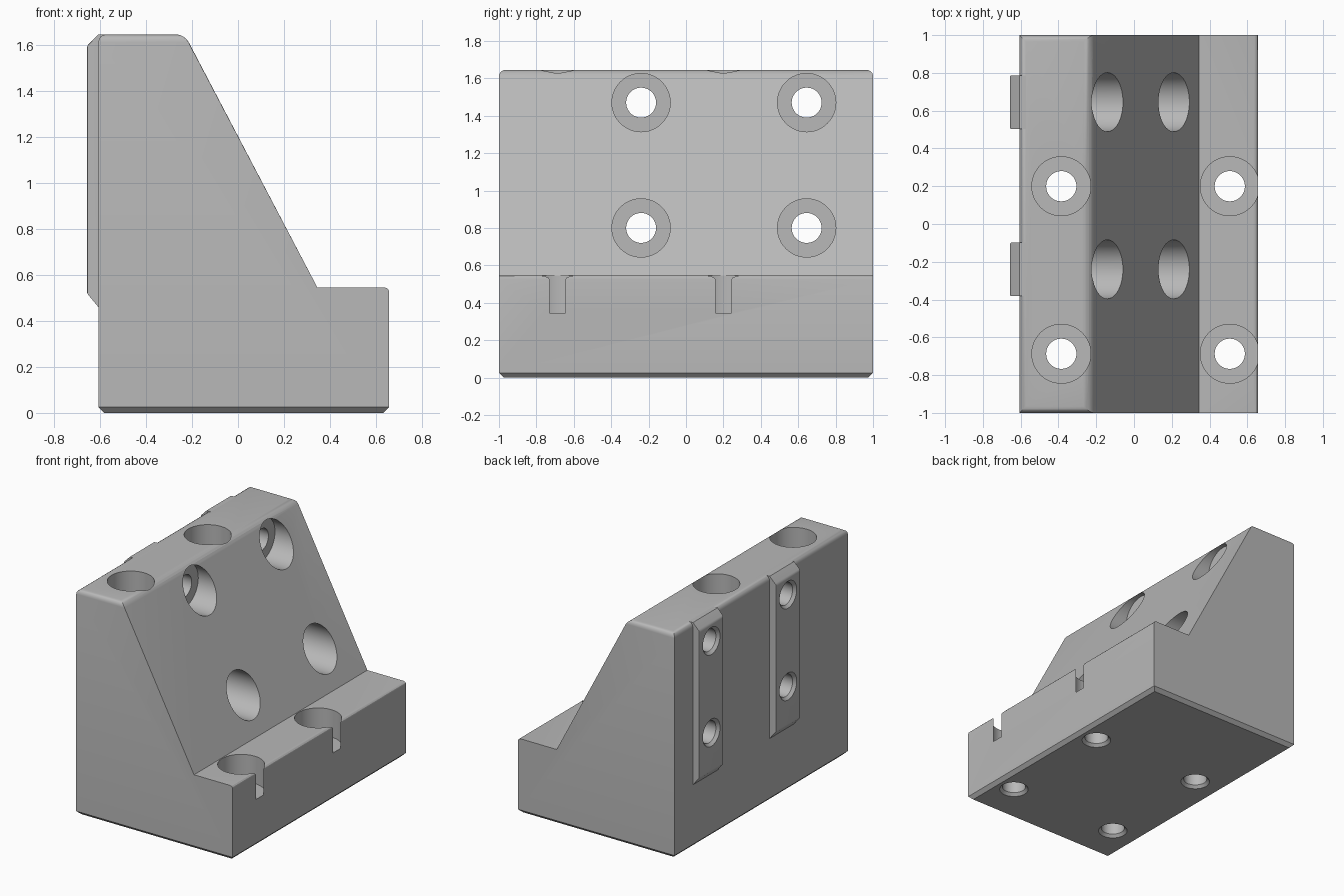
import bpy, bmesh, math
from mathutils import Vector, Matrix

cube = bpy.data.objects.get("Cube")
if cube:
    bpy.data.objects.remove(cube)

steel = bpy.data.materials.new("matte grey steel")
steel.use_nodes = True
grey = (0.48, 0.48, 0.48, 1)
steel.diffuse_color = grey
steel.node_tree.nodes["Principled BSDF"].inputs["Base Color"].default_value = grey

BACK, FRONT, TOP, STEP = -0.607, 0.657, 1.645, 0.545


def to_object(name, bm):
    bmesh.ops.recalc_face_normals(bm, faces=bm.faces)
    mesh = bpy.data.meshes.new(name)
    bm.to_mesh(mesh)
    bm.free()
    mesh.materials.append(steel)
    obj = bpy.data.objects.new(name, mesh)
    bpy.context.collection.objects.link(obj)
    return obj


def prism(profile, y0, y1):
    """Extrude an x-z outline along y."""
    bm = bmesh.new()
    face = bm.faces.new([bm.verts.new((x, y0, z)) for x, z in profile])
    new = bmesh.ops.extrude_face_region(bm, geom=[face])["geom"]
    verts = [v for v in new if isinstance(v, bmesh.types.BMVert)]
    bmesh.ops.translate(bm, verts=verts, vec=(0, y1 - y0, 0))
    bmesh.ops.recalc_face_normals(bm, faces=bm.faces)
    return bm


def bevel(bm, rule, width, segments):
    edges = [e for e in bm.edges if rule(*(v.co for v in e.verts))]
    bmesh.ops.bevel(bm, geom=edges, offset=width, offset_type='OFFSET',
                    segments=segments, profile=0.5, affect='EDGES')


def add_bore(bm, profile, matrix, sides=48):
    """Turned solid from (distance, radius) pairs along local z."""
    rings = []
    for t, r in profile:
        rings.append([bm.verts.new(matrix @ Vector((
            r * math.cos(2 * math.pi * i / sides),
            r * math.sin(2 * math.pi * i / sides), t))) for i in range(sides)])
    for a, b in zip(rings, rings[1:]):
        for i in range(sides):
            j = (i + 1) % sides
            bm.faces.new((a[i], a[j], b[j], b[i]))
    bm.faces.new(rings[0][::-1])
    bm.faces.new(rings[-1])


def stepped(floor, end):
    """Countersunk entry, bolt hole, then wide counterbore."""
    return [(-0.02, 0.118), (0.02, 0.08), (floor, 0.08), (floor, 0.156), (end, 0.156)]


# Angle block body with rounded top and chamfered base
bm = prism([(BACK, 0), (FRONT, 0), (FRONT, STEP), (0.345, STEP),
            (-0.232, TOP), (BACK, TOP)], -1, 1)
bevel(bm, lambda a, b: min(a.z, b.z) > TOP - 0.001, 0.035, 4)
bevel(bm, lambda a, b: abs(a.z - STEP) + abs(b.z - STEP) < 0.001
      and min(a.x, b.x) > FRONT - 0.001, 0.02, 3)
bevel(bm, lambda a, b: max(a.z, b.z) < 0.001, 0.025, 1)
parts = [to_object("angle_block_body", bm)]

# Two locating keys on the back wall
KEY = BACK - 0.05
bolt_rows = {"front": -0.24, "rear": 0.645}
for label, y in bolt_rows.items():
    bm = prism([(-0.57, 0.46), (BACK, 0.46), (KEY, 0.52), (KEY, TOP - 0.05),
                (BACK, TOP), (-0.57, TOP)], y - 0.142, y + 0.142)
    bevel(bm, lambda a, b: max(a.x, b.x) < KEY + 0.001, 0.01, 2)
    parts.append(to_object(label + "_locating_key", bm))

# Bolt hole cutters: upright through the base, level through the back wall
bm = bmesh.new()
for y in (0.2, -0.687):
    for x, end in ((-0.385, TOP + 0.1), (0.507, STEP + 0.1)):
        add_bore(bm, stepped(0.345, end), Matrix.Translation((x, y, 0)))
turn = Matrix.Rotation(math.pi / 2, 4, 'Y')
for y in bolt_rows.values():
    for z in (1.47, 0.8):
        add_bore(bm, stepped(0.395, 1.2), Matrix.Translation((KEY, y, z)) @ turn)
cutter = to_object("bolt_hole_cutter", bm)
cutter.hide_render = True

# Cut the holes, then smooth the round surfaces
for obj in parts:
    mod = obj.modifiers.new("bolt_holes", 'BOOLEAN')
    mod.operation = 'DIFFERENCE'
    mod.solver = 'EXACT'
    mod.object = cutter
    bpy.ops.object.select_all(action='DESELECT')
    obj.select_set(True)
    bpy.context.view_layer.objects.active = obj
    bpy.ops.object.modifier_apply(modifier=mod.name)
    bpy.ops.object.shade_smooth_by_angle(angle=math.radians(30))

bpy.data.objects.remove(cutter)
